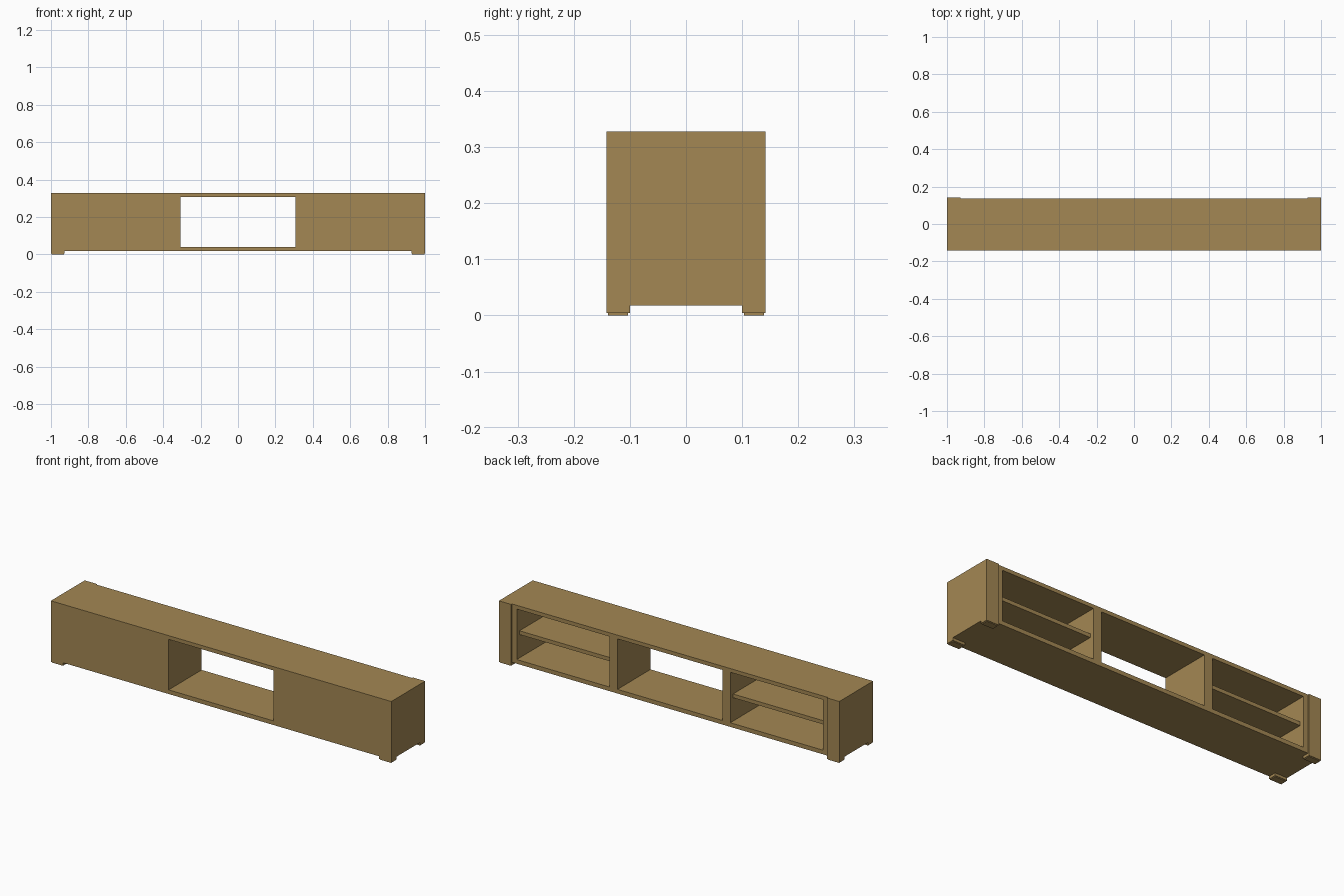
import bpy, bmesh
from mathutils import Vector

if "Cube" in bpy.data.objects:
    bpy.data.objects.remove(bpy.data.objects["Cube"])

wood = bpy.data.materials.new("warm oak")
wood.diffuse_color = (0.37, 0.245, 0.087, 1)
wood.use_nodes = True
wood.node_tree.nodes["Principled BSDF"].inputs["Base Color"].default_value = wood.diffuse_color


def box(name, x, y, z):
    """Box from (min, max) ranges on each axis."""
    bm = bmesh.new()
    bmesh.ops.create_cube(bm, size=1)
    for v in bm.verts:
        v.co = Vector([r[0] if c < 0 else r[1] for c, r in zip(v.co, (x, y, z))])
    me = bpy.data.meshes.new(name)
    bm.to_mesh(me)
    bm.free()
    me.materials.append(wood)
    ob = bpy.data.objects.new(name, me)
    bpy.context.collection.objects.link(ob)
    return ob


def pair(name, x, y, z):
    """Same box on the right and mirrored on the left."""
    box("right_" + name, x, y, z)
    box("left_" + name, (-x[1], -x[0]), y, z)


FRONT, BACK, REAR = -0.142, 0.135, 0.142
LOW, HIGH = 0.04, 0.308          # clear height of the compartments

# Full-length top and bottom boards
box("top_board", (-1, 1), (FRONT, BACK), (HIGH, 0.328))
box("bottom_board", (-1, 1), (FRONT, BACK), (0.018, LOW))

# End walls, dividers and closed front panels
pair("end_wall", (0.90, 1), (FRONT, BACK), (LOW, HIGH))
pair("divider", (0.308, 0.355), (FRONT, BACK), (LOW, HIGH))
pair("front_panel", (0.355, 0.90), (FRONT, FRONT + 0.02), (LOW, HIGH))

# Shelves set back from the rear opening
pair("shelf", (0.355, 0.90), (FRONT + 0.02, 0.112), (0.164, 0.184))

# Rear corner posts
pair("rear_post", (0.928, 1), (BACK, REAR), (0.018, 0.328))

# Short legs with slightly smaller glides
for side, y in (("front", (FRONT, -0.1)), ("rear", (0.1, REAR))):
    pair(side + "_leg", (0.928, 1), y, (0.004, 0.018))
    pair(side + "_glide", (0.931, 0.997), (y[0] + 0.003, y[1] - 0.003), (0, 0.004))
